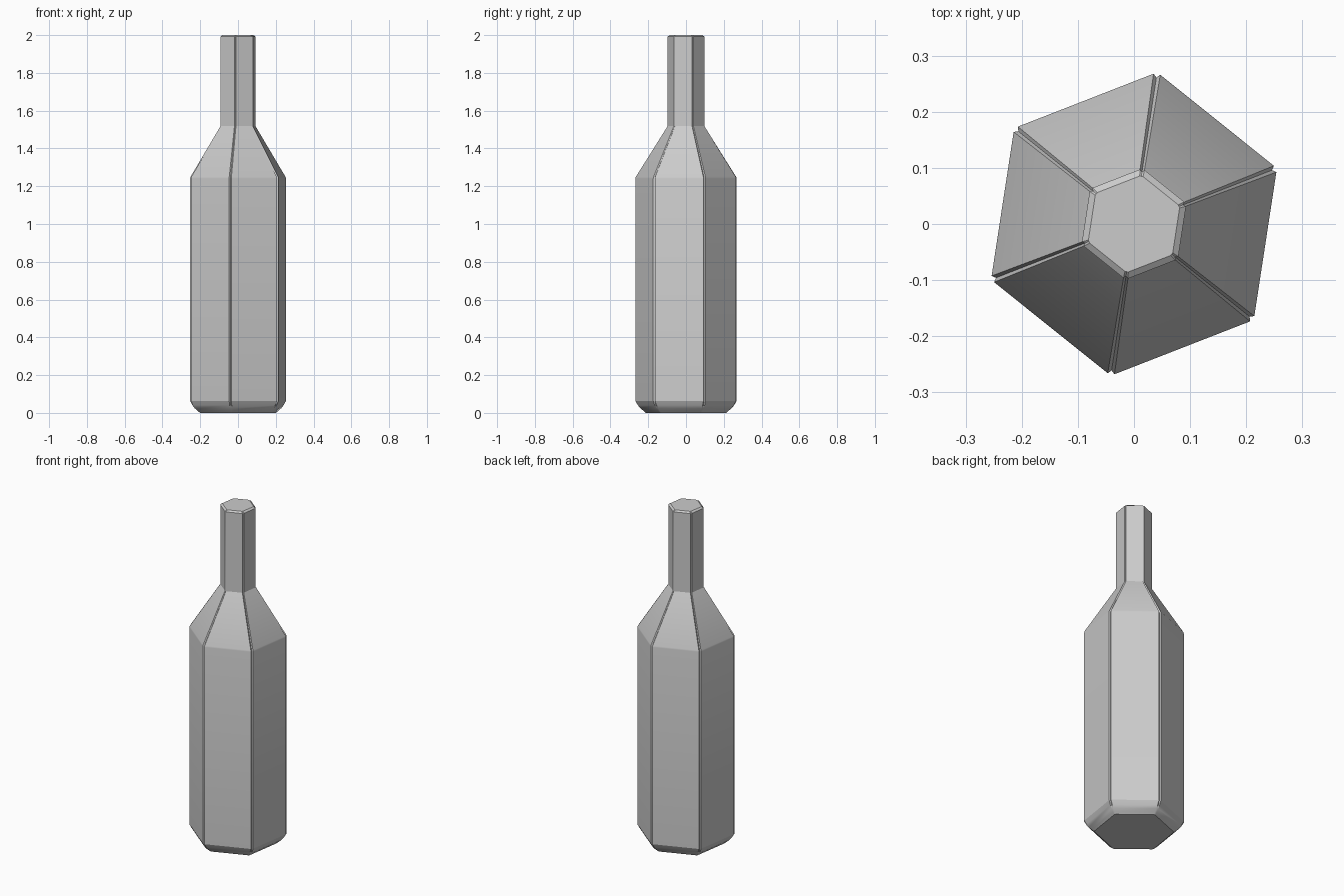
import bpy, bmesh
from math import cos, sin, radians, sqrt

if "Cube" in bpy.data.objects:
    bpy.data.objects.remove(bpy.data.objects["Cube"])

TURN = radians(21.3)      # rotation of the hexagon about z


def hex_ring(bm, radius, z, half_gap, depth):
    """Hexagon ring whose six corners carry a small V groove."""
    verts = []
    for i in range(6):
        a = TURN + radians(60 * i)
        for side in (-1, 0, 1):
            t = side * half_gap
            r = radius - (depth if side == 0 else 0)
            verts.append(bm.verts.new((r * cos(a) - t * sin(a),
                                       r * sin(a) + t * cos(a), z)))
    return verts


# profile: corner radius, height, groove half width, groove depth
profile = [
    (0.214, 0.000, 0.005, -0.002),
    (0.226, 0.010, 0.005, 0.000),
    (0.243, 0.024, 0.006, 0.001),
    (0.257, 0.041, 0.006, 0.003),
    (0.270, 0.063, 0.006, 0.006),
    (0.270, 1.241, 0.006, 0.006),   # top of body
    (0.268, 1.249, 0.006, 0.006),   # narrow edge band
    (0.098, 1.518, 0.004, 0.004),   # shoulder meets neck
    (0.098, 1.992, 0.004, 0.004),
    (0.086, 2.000, 0.003, 0.000),   # lip
]

# bottle body, shoulder and neck as one closed shell
bm = bmesh.new()
rings = [hex_ring(bm, *p) for p in profile]
for low, high in zip(rings, rings[1:]):
    n = len(low)
    for i in range(n):
        j = (i + 1) % n
        bm.faces.new((low[i], low[j], high[j], high[i]))
bm.faces.new(rings[0][::-1])
bm.faces.new(rings[-1])
bmesh.ops.recalc_face_normals(bm, faces=bm.faces)

mesh = bpy.data.meshes.new("hexagonal_bottle")
bm.to_mesh(mesh)
bm.free()
bottle = bpy.data.objects.new("hexagonal_bottle", mesh)
bpy.context.collection.objects.link(bottle)

# smooth only the rounded base edge
bpy.context.view_layer.objects.active = bottle
bottle.select_set(True)
bpy.ops.object.shade_smooth_by_angle(angle=radians(25))
